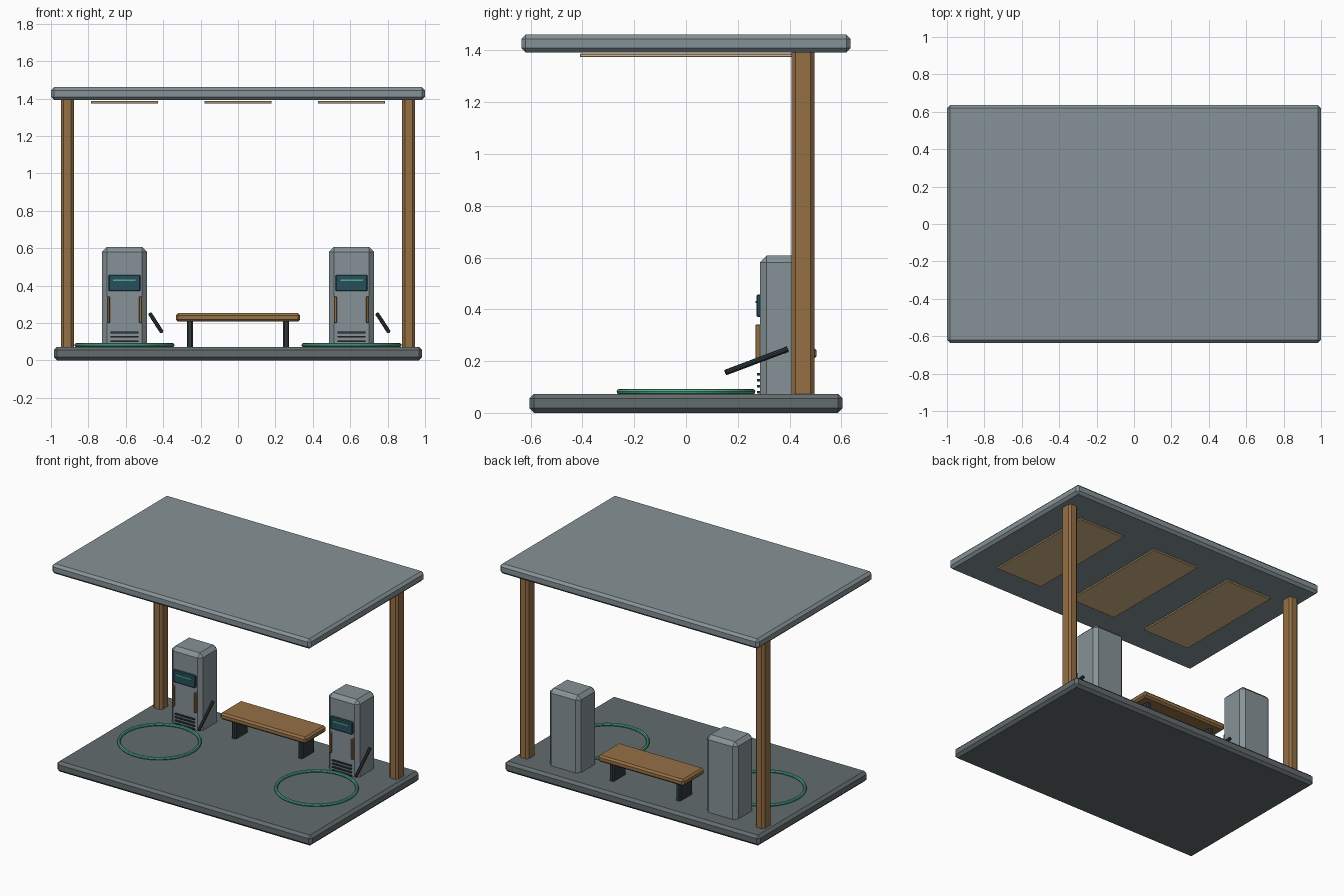
import bpy, bmesh
from mathutils import Vector

if "Cube" in bpy.data.objects:
    bpy.data.objects.remove(bpy.data.objects["Cube"])


def material(name, r, g, b):
    m = bpy.data.materials.new(name)
    m.diffuse_color = (r, g, b, 1)
    m.use_nodes = True
    m.node_tree.nodes["Principled BSDF"].inputs["Base Color"].default_value = m.diffuse_color
    return m


PANEL = material("panel_grey", 0.24, 0.29, 0.31)
PAVING = material("paving_grey", 0.125, 0.15, 0.155)
WOOD = material("wood", 0.30, 0.16, 0.06)
DARK = material("dark_metal", 0.03, 0.04, 0.046)
GLASS = material("screen_glass", 0.02, 0.08, 0.11)
GREEN = material("green", 0.08, 0.42, 0.25)
LAMP = material("warm_lamp", 0.65, 0.48, 0.24)


def finish(name, bm, mat):
    me = bpy.data.meshes.new(name)
    bm.to_mesh(me)
    bm.free()
    me.materials.append(mat)
    ob = bpy.data.objects.new(name, me)
    bpy.context.collection.objects.link(ob)
    return ob


def box(name, xs, ys, zs, mat, chamfer=0):
    """Box from (min, max) ranges with a flat one-segment chamfer."""
    bm = bmesh.new()
    bmesh.ops.create_cube(bm, size=1)
    for v in bm.verts:
        v.co = Vector([(r[0] + r[1]) / 2 + c * (r[1] - r[0])
                       for r, c in zip((xs, ys, zs), v.co)])
    if chamfer:
        bmesh.ops.bevel(bm, geom=bm.edges[:], offset=chamfer, segments=1,
                        affect='EDGES', profile=0.5)
    return finish(name, bm, mat)


def around(c, width):
    return (c - width / 2, c + width / 2)


def rod(name, a, b, radius, mat):
    a, b = Vector(a), Vector(b)
    bm = bmesh.new()
    bmesh.ops.create_cone(bm, cap_ends=True, segments=10, radius1=radius,
                          radius2=radius, depth=(b - a).length)
    rot = (b - a).to_track_quat('Z', 'Y').to_matrix()
    bmesh.ops.rotate(bm, verts=bm.verts[:], cent=(0, 0, 0), matrix=rot)
    bmesh.ops.translate(bm, verts=bm.verts[:], vec=(a + b) / 2)
    return finish(name, bm, mat)


# Ground slab and canopy roof
box("base_slab", (-0.985, 0.985), (-0.605, 0.605), (0, 0.073), PAVING, 0.018)
box("canopy_roof", (-1, 1), (-0.636, 0.636), (1.392, 1.461), PANEL, 0.017)

# Ceiling light panels
for i, x in enumerate((-0.607, 0, 0.607)):
    box(f"ceiling_light_{i + 1}", around(x, 0.36), (-0.41, 0.41),
        (1.374, 1.388), LAMP, 0.003)

for side, s in (("left", -1), ("right", 1)):
    # Rear posts
    box(f"{side}_post", around(s * 0.912, 0.07), (0.407, 0.496),
        (0.055, 1.409), WOOD, 0.015)

    # Charger cabinet
    cx = s * 0.607
    box(f"{side}_charger_body", around(cx, 0.24), (0.285, 0.487),
        (0.045, 0.607), PANEL, 0.026)

    # Screen with status line
    box(f"{side}_charger_screen", around(cx, 0.17), (0.272, 0.292),
        (0.37, 0.458), GLASS, 0.005)
    box(f"{side}_screen_line", around(cx, 0.12), (0.268, 0.275),
        (0.424, 0.433), GREEN)

    # Wooden trim strips
    for trim, t in (("left", -1), ("right", 1)):
        box(f"{side}_charger_{trim}_trim", around(cx + t * 0.086, 0.015),
            (0.268, 0.29), (0.2, 0.342), WOOD, 0.003)

    # Vent slats
    for k in range(4):
        box(f"{side}_charger_vent_{k + 1}", around(cx, 0.15), (0.274, 0.288),
            around(0.149 - 0.023 * k, 0.009), DARK)

    # Charging cable handle
    rod(f"{side}_charger_handle", (cx + 0.139, 0.392, 0.246),
        (cx + 0.197, 0.153, 0.156), 0.011, DARK)

    # Ground marker ring
    bpy.ops.mesh.primitive_torus_add(location=(cx, 0, 0.082),
                                     major_radius=0.257, minor_radius=0.011,
                                     major_segments=48, minor_segments=8)
    ring = bpy.context.object
    ring.name = f"{side}_ground_ring"
    ring.data.materials.append(GREEN)
    bpy.ops.object.shade_smooth_by_angle()

    # Bench legs
    box(f"{side}_bench_leg", around(s * 0.257, 0.034), around(0.387, 0.14),
        (0.055, 0.222), DARK, 0.008)

# Bench seat
box("bench_seat", (-0.332, 0.332), (0.27, 0.504), (0.207, 0.253), WOOD, 0.012)
